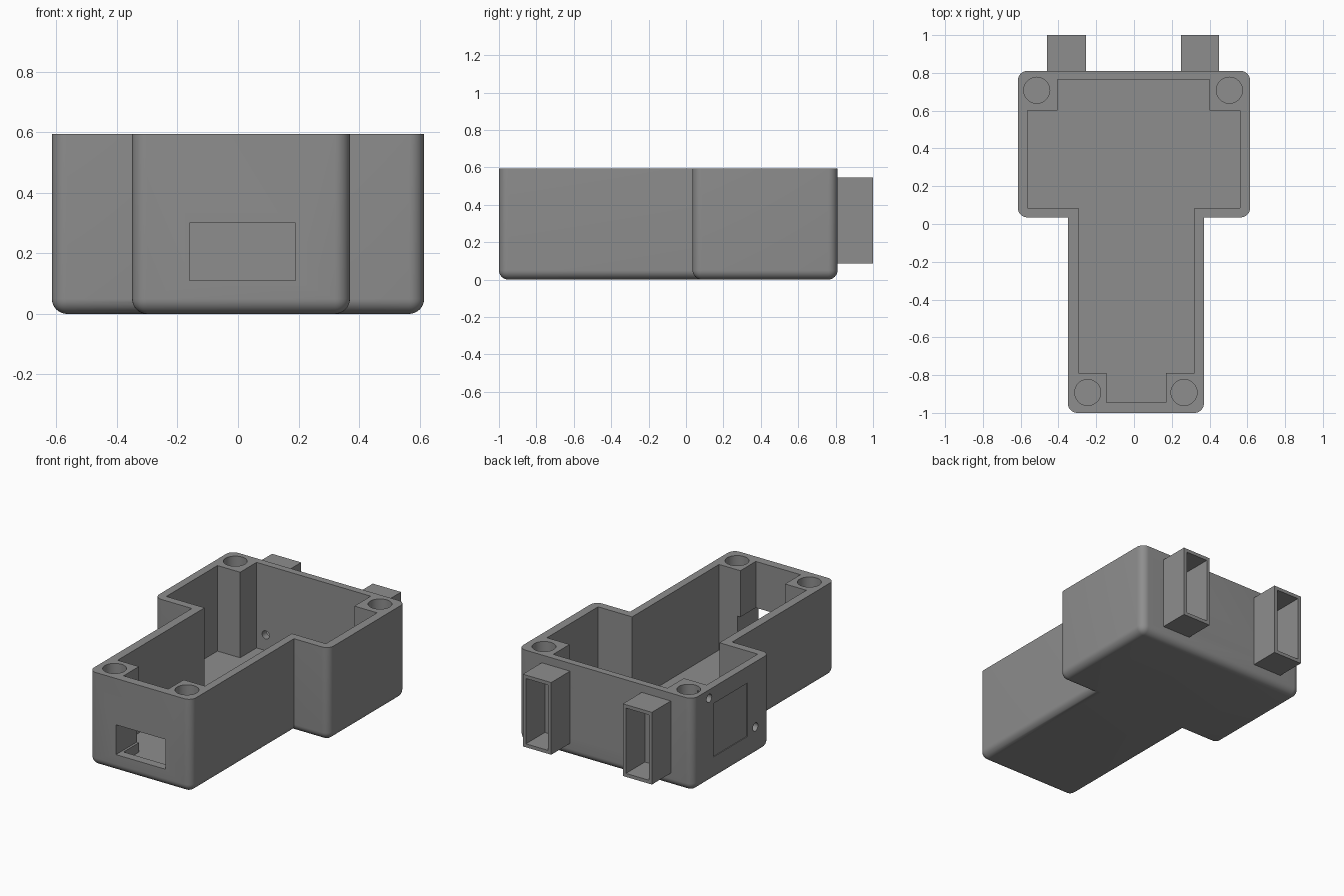
import bpy, bmesh, math
from mathutils import Matrix, Vector

if "Cube" in bpy.data.objects:
    bpy.data.objects.remove(bpy.data.objects["Cube"])

grey = bpy.data.materials.new("mid_grey")
grey.diffuse_color = (0.27, 0.27, 0.27, 1)
grey.use_nodes = True
grey.node_tree.nodes["Principled BSDF"].inputs["Base Color"].default_value = grey.diffuse_color
H = 0.595  # case height


def finish(name, bm):
    bmesh.ops.recalc_face_normals(bm, faces=bm.faces)
    me = bpy.data.meshes.new(name)
    bm.to_mesh(me)
    bm.free()
    me.materials.append(grey)
    ob = bpy.data.objects.new(name, me)
    bpy.context.collection.objects.link(ob)
    return ob


def box(name, x0, x1, y0, y1, z0, z1, fillet=0):
    """Box from its limits; fillet rounds all edges except the top rim."""
    bm = bmesh.new()
    size = (x1 - x0, y1 - y0, z1 - z0)
    mid = Vector(((x0 + x1) / 2, (y0 + y1) / 2, (z0 + z1) / 2))
    bmesh.ops.create_cube(bm, size=1, matrix=Matrix.Translation(mid) @ Matrix.Diagonal((*size, 1)))
    if fillet:
        edges = [e for e in bm.edges if min(v.co.z for v in e.verts) < z1 - 1e-4]
        bmesh.ops.bevel(bm, geom=edges, offset=fillet, segments=8, profile=0.5, affect='EDGES')
    return finish(name, bm)


def drill(p, axis, r, depth):
    """Cylinder cutter centred on p along the given axis."""
    bm = bmesh.new()
    rot = Vector((0, 0, 1)).rotation_difference(Vector(axis)).to_matrix().to_4x4()
    bmesh.ops.create_cone(bm, cap_ends=True, segments=40, radius1=r, radius2=r, depth=depth,
                          matrix=Matrix.Translation(p) @ rot)
    return finish("drill", bm)


def prism(points, z0, z1):
    bm = bmesh.new()
    f = bm.faces.new([bm.verts.new((x, y, z0)) for x, y in points])
    top = bmesh.ops.extrude_face_region(bm, geom=[f])["geom"]
    bmesh.ops.translate(bm, vec=(0, 0, z1 - z0), verts=[g for g in top if isinstance(g, bmesh.types.BMVert)])
    return finish("cavity", bm)


def combine(ob, other, operation='DIFFERENCE'):
    m = ob.modifiers.new("bool", 'BOOLEAN')
    m.operation, m.object, m.solver = operation, other, 'EXACT'
    bpy.context.view_layer.objects.active = ob
    bpy.ops.object.modifier_apply(modifier=m.name)
    bpy.data.objects.remove(other)


def smooth(ob):
    bpy.ops.object.select_all(action='DESELECT')
    ob.select_set(True)
    bpy.context.view_layer.objects.active = ob
    bpy.ops.object.shade_smooth_by_angle(angle=math.radians(30))


# T-shaped shell: wide rear block joined to a narrow front block
case = box("case", -0.615, 0.615, 0.035, 0.81, 0, H, 0.05)
combine(case, box("front_block", -0.35, 0.37, -1, 0.3, 0, H, 0.05), 'UNION')

# Inner cavity, leaving four solid corner posts
combine(case, prism([
    (-0.145, -0.945), (0.17, -0.945), (0.17, -0.79), (0.32, -0.79), (0.32, 0.085), (0.56, 0.085),
    (0.56, 0.6), (0.40, 0.6), (0.40, 0.765), (-0.405, 0.765), (-0.405, 0.6), (-0.565, 0.6),
    (-0.565, 0.085), (-0.295, 0.085), (-0.295, -0.79), (-0.145, -0.79)], 0.05, H + 0.1))

# Screw holes in the posts
for x, y in ((-0.515, 0.708), (0.505, 0.708), (-0.245, -0.892), (0.265, -0.892)):
    combine(case, drill((x, y, H), (0, 0, 1), 0.069, 0.7))

# Front port opening, running through the front posts
combine(case, box("port", -0.16, 0.19, -1.1, -0.75, 0.11, 0.30))

# Shallow square panel and two small holes on the left wall
combine(case, box("panel", -0.7, -0.61, 0.26, 0.60, 0.15, 0.49))
for y, z in ((0.645, 0.54), (0.18, 0.18)):
    combine(case, drill((-0.6, y, z), (1, 0, 0), 0.026, 0.14))

# Wire holes through the rear wall, one behind each socket
for x in (-0.34, 0.35):
    combine(case, drill((x, 0.79, 0.15), (0, 1, 0), 0.026, 0.16))
smooth(case)

# Rear sockets: rectangular sleeves open at the back
for side, x0, x1 in (("left", -0.46, -0.255), ("right", 0.25, 0.45)):
    socket = box(side + "_socket", x0, x1, 0.81, 1.0, 0.085, 0.545)
    combine(socket, box("slot", x0 + 0.022, x1 - 0.022, 0.75, 1.1, 0.107, 0.523))
